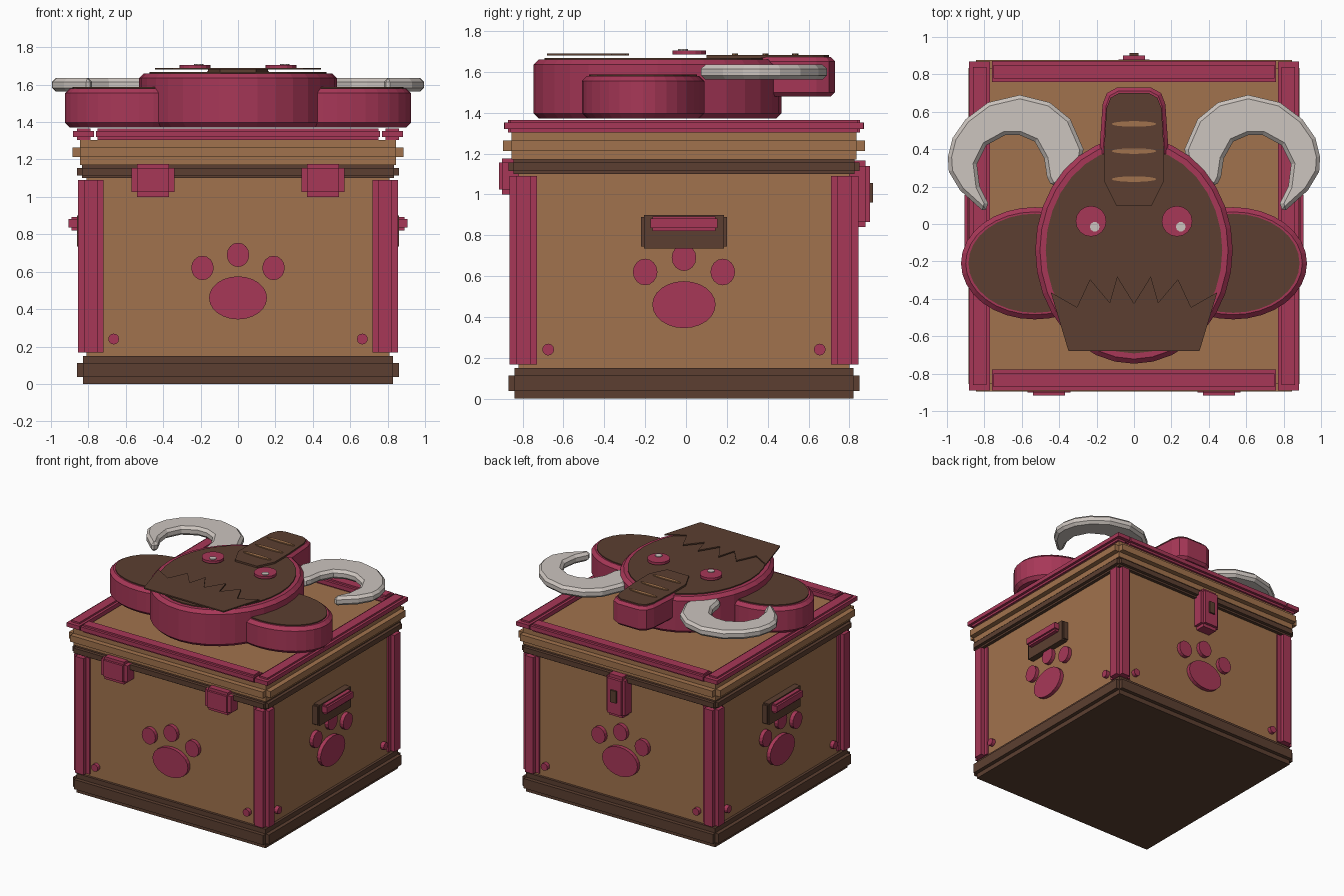
import bpy, bmesh, math
from mathutils import Matrix, Vector

if "Cube" in bpy.data.objects:
    bpy.data.objects.remove(bpy.data.objects["Cube"])

CY = -0.01  # chest centre in y


def material(name, rgb):
    m = bpy.data.materials.new(name)
    m.diffuse_color = tuple((c / 255) ** 2.2 for c in rgb) + (1,)
    m.use_nodes = True
    m.node_tree.nodes["Principled BSDF"].inputs["Base Color"].default_value = m.diffuse_color
    return m


TAN = material("tan wood", (160, 114, 78))
BROWN = material("dark brown", (92, 65, 52))
ROSE = material("rose red", (166, 58, 88))
BONE = material("bone white", (203, 195, 189))


def finish(name, bm, mat, matrix=None, bevel=0):
    bmesh.ops.recalc_face_normals(bm, faces=bm.faces)
    if matrix:
        bm.transform(matrix)
    me = bpy.data.meshes.new(name)
    bm.to_mesh(me)
    bm.free()
    me.materials.append(mat)
    ob = bpy.data.objects.new(name, me)
    bpy.context.collection.objects.link(ob)
    if bevel:
        mod = ob.modifiers.new("bevel", "BEVEL")
        mod.width, mod.segments = bevel, 1
        mod.limit_method, mod.angle_limit = "ANGLE", math.radians(50)
    return ob


def boxes(name, ranges, mat, matrix=None):
    """One object made of boxes given as (x0, x1, y0, y1, z0, z1)."""
    bm = bmesh.new()
    for x0, x1, y0, y1, z0, z1 in ranges:
        m = Matrix.Translation(((x0 + x1) / 2, (y0 + y1) / 2, (z0 + z1) / 2))
        m = m @ Matrix.Diagonal((x1 - x0, y1 - y0, z1 - z0, 1))
        bmesh.ops.create_cube(bm, size=1, matrix=m)
    return finish(name, bm, mat, matrix)


def prism(name, outline, z0, z1, mat, matrix=None, bevel=0):
    bm = bmesh.new()
    face = bm.faces.new([bm.verts.new((x, y, z0)) for x, y in outline])
    new = bmesh.ops.extrude_face_region(bm, geom=[face])["geom"]
    verts = [v for v in new if isinstance(v, bmesh.types.BMVert)]
    bmesh.ops.translate(bm, verts=verts, vec=(0, 0, z1 - z0))
    return finish(name, bm, mat, matrix, bevel)


def ellipse(cx, cy, a, b, n=32):
    return [(cx + a * math.cos(2 * math.pi * i / n),
             cy + b * math.sin(2 * math.pi * i / n)) for i in range(n)]


def band(name, mat, inner, outer, z0, z1, step):
    """Square slab with a stepped rim and notched corners."""
    i, o = inner, outer
    boxes(name, [(-i, i, CY - i, CY + i, z0, z1),
                 (-o, o, CY - i, CY + i, z0 + step, z1 - step),
                 (-i, i, CY - o, CY + o, z0 + step, z1 - step)], mat)


# Chest body and stacked lid bands
boxes("body", [(-.81, .81, CY - .81, CY + .81, .01, 1.11)], TAN)
band("base", BROWN, .83, .86, 0, .15, .037)
band("rim", BROWN, .835, .86, 1.10, 1.17, .015)
band("lid", TAN, .845, .886, 1.17, 1.305, .042)

# Corner posts with a plus-shaped section
for sx in (-1, 1):
    for sy in (-1, 1):
        m = Matrix.Translation((sx * .787, CY + sy * .787, 0))
        boxes("corner_post", [(-.068, .068, -.036, .036, .167, 1.09),
                              (-.036, .036, -.068, .068, .167, 1.09)], ROSE, m)

# Lid frame bars
for s in (-1, 1):
    m = Matrix.Translation((s * .825, CY, 0))
    boxes("lid_side_bar", [(-.036, .036, -.85, .85, 1.303, 1.365),
                           (-.056, .056, -.88, .88, 1.32, 1.352)], ROSE, m)
    m = Matrix.Translation((0, CY + s * .825, 0))
    boxes("lid_cross_bar", [(-.75, .75, -.036, .036, 1.303, 1.365),
                            (-.76, .76, -.056, .056, 1.32, 1.352)], ROSE, m)

# Paw prints and studs on all four walls
for k in range(4):
    turn = Matrix.Translation((0, CY, 0)) @ Matrix.Rotation(k * math.pi / 2, 4, "Z")
    wall = turn @ Matrix.Rotation(math.pi / 2, 4, "X")
    prism("paw_pad", ellipse(0, .46, .155, .115, 24), .80, .84, ROSE, wall)
    for u, v in ((-.19, .62), (0, .69), (.19, .62)):
        prism("paw_toe", ellipse(u, v, .06, .065, 16), .80, .84, ROSE, wall)
    for u in (-.665, .665):
        prism("stud", ellipse(u, .24, .029, .029, 12), .80, .84, ROSE, wall)
    if k % 2:  # side handles
        boxes("handle_plate", [(-.21, .21, -.85, -.80, .745, .89),
                               (-.195, .195, -.86, -.80, .735, .90)], BROWN, turn)
        boxes("handle_bar", [(-.165, .165, -.905, -.84, .835, .882),
                             (-.155, .155, -.89, -.84, .82, .892)], ROSE, turn)

# Front hinges and back latch
for s in (-1, 1):
    m = Matrix.Translation((s * .455, 0, 0))
    boxes("hinge", [(-.115, .115, -.90, -.82, 1.025, 1.155),
                    (-.085, .085, -.90, -.82, 1.0, 1.177),
                    (-.085, .085, -.917, -.82, 1.025, 1.155)], ROSE, m)
boxes("latch", [(-.083, .083, .80, .88, .865, 1.14),
                (-.06, .06, .80, .88, .84, 1.165),
                (-.06, .06, .80, .902, .865, 1.14)], ROSE)
boxes("latch_hole", [(-.025, .025, .89, .915, .96, 1.055)], BROWN)

# Head with dark face panel
prism("head", ellipse(0, -.14, .528, .607), 1.372, 1.66, ROSE, bevel=.025)
prism("face_panel", ellipse(0, -.14, .472, .552), 1.655, 1.668, BROWN)

# Ears, eyes and horns
horn = [(-.797, .06), (-.93, .18), (-.99, .28), (-.995, .36), (-.97, .46),
        (-.90, .56), (-.78, .65), (-.61, .69), (-.45, .65), (-.34, .56),
        (-.27, .40), (-.30, .22), (-.44, .20), (-.465, .25), (-.48, .35),
        (-.53, .44), (-.61, .475), (-.69, .475), (-.79, .42), (-.84, .32),
        (-.825, .20), (-.78, .11)]
for s in (-1, 1):
    prism("ear", ellipse(s * .53, -.21, .395, .30), 1.372, 1.58, ROSE, bevel=.025)
    prism("ear_panel", ellipse(s * .53, -.21, .355, .265), 1.575, 1.588, BROWN)
    prism("horn", [(-s * x, y) for x, y in horn], 1.563, 1.635, BONE, bevel=.02)
    prism("eye", ellipse(s * .23, .015, .082, .082, 16), 1.685, 1.705, ROSE)
    prism("pupil", ellipse(s * .23 + .02, -.015, .026, .026, 10), 1.70, 1.711, BONE)


# Trunk with dark panel and lens-shaped stripes
def mirrored(half):
    return half + [(-x, y) for x, y in reversed(half)]


prism("trunk", mirrored([(.165, .25), (.183, .42), (.168, .64), (.145, .70), (.09, .73)]),
      1.48, 1.672, ROSE, bevel=.02)
prism("trunk_panel", mirrored([(.095, .10), (.16, .23), (.16, .40), (.147, .62),
                               (.125, .675), (.08, .70)]), 1.665, 1.682, BROWN)
for y in (.535, .39, .24):
    prism("trunk_stripe", ellipse(0, y, .12, .015, 16), 1.68, 1.69, TAN)

# Jagged jaw plate
jaw = [(-.445, -.365), (-.305, -.445), (-.235, -.295), (-.13, -.42), (-.09, -.28)]
jaw += [(0, -.425)] + [(-x, y) for x, y in reversed(jaw)] + [(.35, -.68), (-.35, -.68)]
prism("jaw_plate", jaw, 1.68, 1.69, BROWN)
